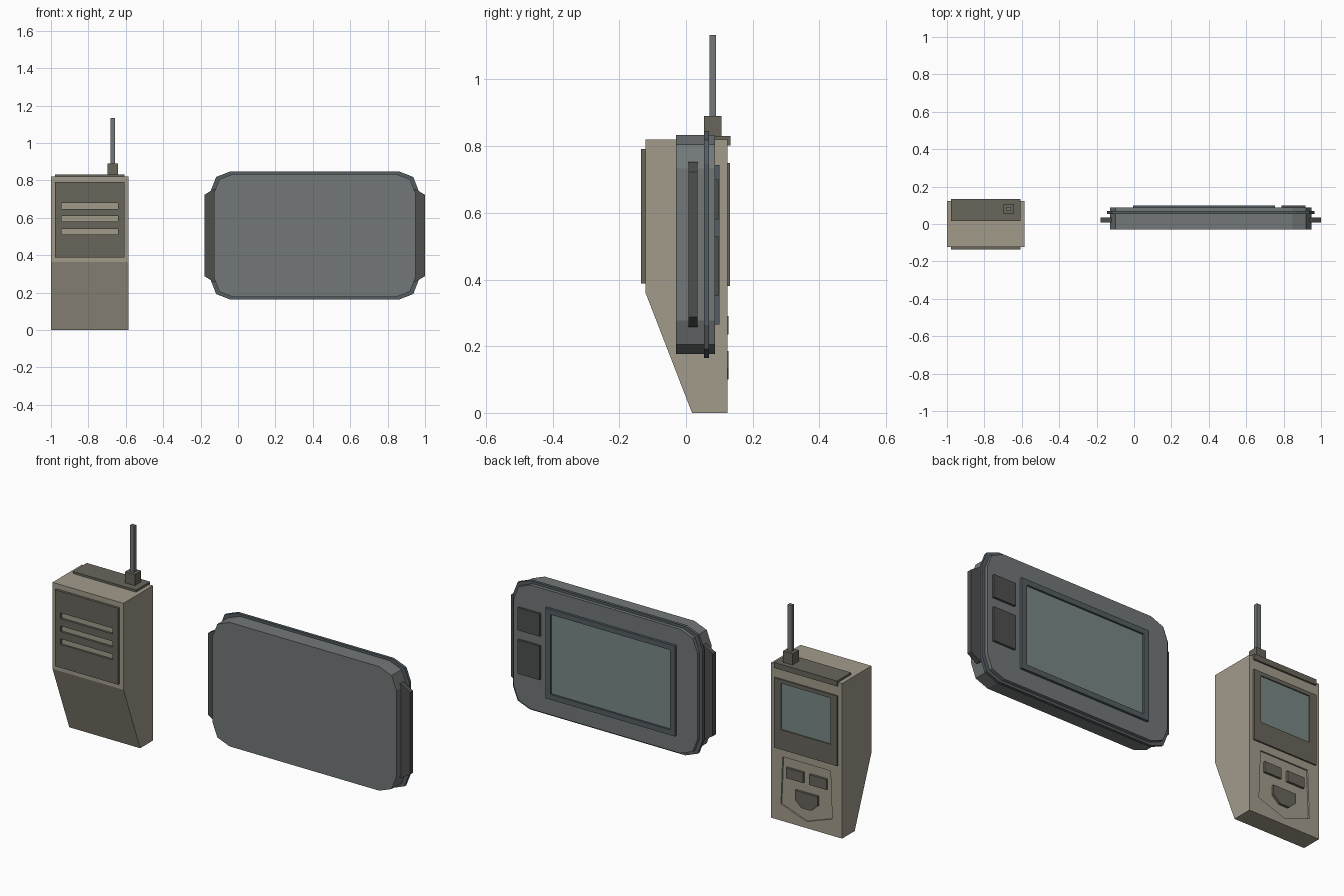
import bpy, bmesh

if "Cube" in bpy.data.objects:
    bpy.data.objects.remove(bpy.data.objects["Cube"])


def material(name, rgb):
    m = bpy.data.materials.new(name)
    m.diffuse_color = (*rgb, 1)
    m.use_nodes = True
    m.node_tree.nodes["Principled BSDF"].inputs["Base Color"].default_value = m.diffuse_color
    return m


TAN = material("tan_plastic", (0.36, 0.33, 0.26))
BROWN = material("dark_trim", (0.14, 0.13, 0.105))
GREY = material("tablet_grey", (0.17, 0.185, 0.185))
BLUE = material("slate_trim", (0.09, 0.11, 0.125))
DARK = material("dark_rubber", (0.075, 0.08, 0.075))
GLASS = material("screen_glass", (0.19, 0.25, 0.24))


def prism(name, pts, a, b, mat, axis="y"):
    """Extrude an (x,z) outline along y, or a (y,z) outline along x."""
    bm = bmesh.new()
    rings = []
    for t in (a, b):
        rings.append([bm.verts.new((p, t, q) if axis == "y" else (t, p, q)) for p, q in pts])
    n = len(pts)
    bm.faces.new(rings[0])
    bm.faces.new(rings[1][::-1])
    for i in range(n):
        j = (i + 1) % n
        bm.faces.new((rings[0][i], rings[1][i], rings[1][j], rings[0][j]))
    bmesh.ops.recalc_face_normals(bm, faces=bm.faces)
    me = bpy.data.meshes.new(name)
    bm.to_mesh(me)
    bm.free()
    ob = bpy.data.objects.new(name, me)
    bpy.context.collection.objects.link(ob)
    me.materials.append(mat)
    return ob


def rect(x0, x1, z0, z1):
    return [(x0, z0), (x1, z0), (x1, z1), (x0, z1)]


def box(name, x0, x1, y0, y1, z0, z1, mat):
    return prism(name, rect(x0, x1, z0, z1), y0, y1, mat)


def cut(ob, cutter):
    """Subtract a helper solid and discard it."""
    mod = ob.modifiers.new("cut", "BOOLEAN")
    mod.operation = "DIFFERENCE"
    mod.solver = "EXACT"
    mod.object = cutter
    cutter.hide_render = True
    bpy.context.view_layer.objects.active = ob
    bpy.ops.object.modifier_apply(modifier=mod.name)
    bpy.data.objects.remove(cutter)


# ---- Handheld radio ----
RX = -0.7925
PX0, PX1 = RX - 0.185, RX + 0.185
body = prism("radio_body", [(0.018, 0), (0.124, 0), (0.124, 0.82), (-0.122, 0.82), (-0.122, 0.362)],
             -1.0, -0.585, TAN, axis="x")

# shallow keypad recess on the back
keypad = [(RX - 0.14, 0.34), (RX + 0.14, 0.34), (RX + 0.15, 0.088), (RX, 0.035), (RX - 0.15, 0.088)]
cut(body, prism("keypad_cutter", keypad, 0.116, 0.2, TAN))

# slotted grille on the front
grille = box("speaker_grille", PX0, PX1, -0.135, -0.122, 0.388, 0.792, BROWN)
for z in (0.663, 0.594, 0.526):
    cut(grille, box("slot_cutter", RX - 0.152, RX + 0.152, -0.2, -0.1225, z - 0.015, z + 0.015, TAN))
    box("grille_slot_floor", RX - 0.152, RX + 0.152, -0.124, -0.121, z - 0.015, z + 0.015, TAN)

# screen panel
panel = box("radio_screen_panel", PX0, PX1, 0.122, 0.132, 0.38, 0.75, BROWN)
cut(panel, box("screen_cutter", RX - 0.145, RX + 0.145, 0.1, 0.2, 0.485, 0.73, BROWN))
box("radio_screen", RX - 0.145, RX + 0.145, 0.12, 0.126, 0.485, 0.73, GLASS)

# keypad buttons
for s in (-1, 1):
    a, b = sorted((RX + s * 0.018, RX + s * 0.118))
    box("radio_button", a, b, 0.11, 0.128, 0.235, 0.29, BROWN)
prism("radio_call_button", [(RX - 0.066, 0.185), (RX + 0.066, 0.185), (RX + 0.066, 0.135),
                            (RX + 0.028, 0.1), (RX - 0.028, 0.1), (RX - 0.066, 0.135)],
      0.11, 0.128, BROWN)

# top cap folding over the back edge, and antenna
prism("radio_top_cap", [(0.016, 0.815), (0.123, 0.815), (0.123, 0.802), (0.133, 0.802), (0.133, 0.831), (0.016, 0.831)],
      PX0, PX1, BROWN, axis="x")
box("antenna_base", -0.698, -0.642, 0.054, 0.107, 0.825, 0.89, BROWN)
box("antenna", -0.682, -0.658, 0.071, 0.09, 0.885, 1.134, GREY)

# ---- Tablet ----
TX, TZ = 0.41, 0.505


def rounded(hx, hz):
    """Rectangle with two-step chamfered corners."""
    q = [(hx, hz - 0.10), (hx - 0.028, hz - 0.028), (hx - 0.10, hz)]
    loop = q + [(-x, z) for x, z in q[::-1]]
    loop += [(-x, -z) for x, z in loop]
    return [(TX + x, TZ + z) for x, z in loop]


prism("tablet_body", rounded(0.538, 0.328), -0.03, 0.087, GREY)
prism("tablet_flange", rounded(0.555, 0.341), 0.054, 0.069, BLUE)

# side grips
for s in (-1, 1):
    prism("tablet_grip", [(TX + s * x, TZ + z) for x, z in
                          [(0.5, -0.248), (0.54, -0.248), (0.59, -0.217), (0.59, 0.217), (0.54, 0.248), (0.5, 0.248)]],
          0.008, 0.034, DARK)

# framed screen
frame = box("tablet_screen_frame", -0.005, 0.753, 0.08, 0.1, 0.265, 0.743, BLUE)
cut(frame, box("frame_cutter", 0.025, 0.723, 0.07, 0.2, 0.293, 0.715, BLUE))
box("tablet_screen", 0.025, 0.723, 0.08, 0.09, 0.293, 0.715, GLASS)

# tablet keys
for z0, z1 in ((0.58, 0.70), (0.35, 0.53)):
    box("tablet_key", 0.788, 0.917, 0.08, 0.098, z0, z1, DARK)
